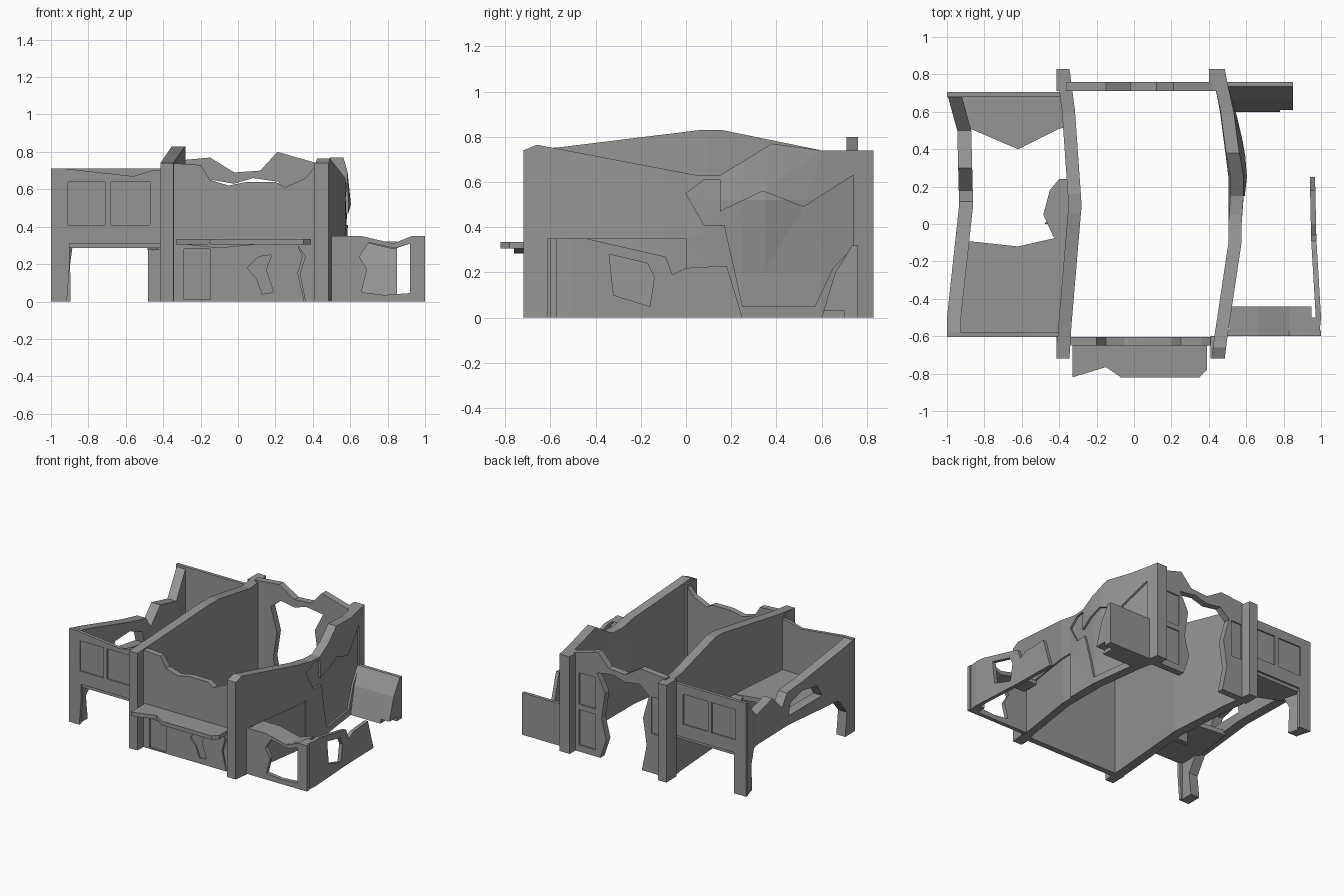
import bpy, bmesh
from mathutils import Vector

if "Cube" in bpy.data.objects:
    bpy.data.objects.remove(bpy.data.objects["Cube"])

grey = bpy.data.materials.new("weathered grey")
grey.diffuse_color = (0.30, 0.30, 0.30, 1)
grey.use_nodes = True
grey.node_tree.nodes["Principled BSDF"].inputs["Base Color"].default_value = grey.diffuse_color


def raw_prism(name, pts, axis, lo, hi):
    """Extrude a 2D outline along an axis; outlines are (y,z), (x,z) or (x,y)."""
    place = {'x': lambda p, d: (d, p[0], p[1]),
             'y': lambda p, d: (p[0], d, p[1]),
             'z': lambda p, d: (p[0], p[1], d)}[axis]
    bm = bmesh.new()
    face = bm.faces.new([bm.verts.new(place(p, lo)) for p in pts])
    ext = bmesh.ops.extrude_face_region(bm, geom=[face])
    move = Vector(place((0, 0), hi - lo))
    for v in ext['geom']:
        if isinstance(v, bmesh.types.BMVert):
            v.co += move
    bmesh.ops.recalc_face_normals(bm, faces=bm.faces)
    me = bpy.data.meshes.new(name)
    bm.to_mesh(me)
    bm.free()
    me.materials.append(grey)
    ob = bpy.data.objects.new(name, me)
    bpy.context.collection.objects.link(ob)
    return ob


def interp(table, y):
    if y <= table[0][0]:
        return table[0][1]
    for (y0, v0), (y1, v1) in zip(table, table[1:]):
        if y <= y1:
            return v0 + (v1 - v0) * (y - y0) / (y1 - y0)
    return table[-1][1]


def prism(name, pts, axis, lo, hi, cuts=(), bend=None, bulge=None):
    """Prism with optional cuts (outline, lo, hi), a bend in x along y, and a bulge."""
    ob = raw_prism(name, pts, axis, lo, hi)
    for cut_pts, c0, c1 in cuts:
        cutter = raw_prism("cutter", cut_pts, axis, c0, c1)
        cutter.hide_render = True
        mod = ob.modifiers.new("cut", 'BOOLEAN')
        mod.operation, mod.solver, mod.object = 'DIFFERENCE', 'EXACT', cutter
        dg = bpy.context.evaluated_depsgraph_get()
        me = bpy.data.meshes.new_from_object(ob.evaluated_get(dg))
        ob.modifiers.clear()
        ob.data = me
        bpy.data.objects.remove(cutter)
    if bend:
        bm = bmesh.new()
        bm.from_mesh(ob.data)
        bmesh.ops.triangulate(bm, faces=bm.faces)
        planes = [((0, y, 0), (0, 1, 0)) for y, _ in bend]
        if bulge:
            planes += [((0, y, 0), (0, 1, 0)) for y, _ in bulge]
            planes += [((0, 0, z), (0, 0, 1)) for z in (0.2, 0.52)]
        for co, no in planes:
            bmesh.ops.bisect_plane(bm, geom=bm.verts[:] + bm.edges[:] + bm.faces[:],
                                   plane_co=co, plane_no=no, dist=1e-5)
        for v in bm.verts:
            y, z = v.co.y, v.co.z
            v.co.x += interp(bend, y)
            if bulge:
                v.co.x += interp(bulge, y) * interp([(0.2, 0), (0.52, 1), (0.8, 0)], z)
        bm.to_mesh(ob.data)
        bm.free()
    return ob


def rect(a, b, c, d):
    return [(a, c), (b, c), (b, d), (a, d)]


# --- Main hall: bowed side walls
prism("hall_left_wall",
      [(-.72, 0), (.83, 0), (.83, .74), (.6, .74), (.16, .83), (.06, .83), (-.55, .755), (-.72, .74)],
      'x', -.07, 0, bend=[(-.72, -.345), (-.55, -.335), (.1, -.28), (.6, -.315), (.83, -.345)])

patch = [(.0, .55), (.08, .61), (.15, .61), (.15, .47), (.34, .56), (.52, .49), (.74, .63),
         (.74, .31), (.65, .22), (.57, .05), (.25, .05), (.17, .41), (.08, .41)]
prism("hall_right_wall",
      [(-.72, 0), (.83, 0), (.83, .74), (.6, .74), (.38, .77), (.15, .63), (.05, .63),
       (-.66, .765), (-.72, .74)],
      'x', -.07, 0,
      cuts=[(patch, -.015, .1), (rect(-.61, 0, -.1, .35), -.012, .1)],
      bend=[(-.72, .485), (-.6, .5), (-.1, .575), (.25, .575), (.6, .53), (.83, .485)],
      bulge=[(.0, 0), (.35, .04), (.75, 0)])

# --- Corner posts
for name, x0, x1, y0, y1 in (("front_left_post", -.415, -.345, -.72, -.60),
                             ("front_right_post", .41, .485, -.72, -.60),
                             ("back_left_post", -.415, -.345, .71, .83),
                             ("back_right_post", .40, .485, .71, .83)):
    prism(name, rect(x0, x1, y0, y1), 'z', 0, .74)

# --- Front wall with broken top and cracked lower panels
prism("front_wall",
      [(-.36, 0), (.43, 0), (.43, .74), (.36, .66), (.25, .61), (.2, .64), (.05, .64), (-.05, .62),
       (-.15, .65), (-.2, .73), (-.36, .74)],
      'y', -.65, -.605,
      cuts=[(rect(-.29, -.15, .01, .28), -.7, -.638),
            ([(.05, .18), (.11, .24), (.18, .25), (.15, .17), (.19, .05), (.13, .04), (.1, .12)],
             -.7, -.638),
            ([(.32, .30), (.36, .24), (.33, .15), (.36, .0), (.355, .0), (.32, .15), (.345, .24)],
             -.7, -.638)])

# --- Broken awning over the front
prism("front_awning",
      [(-.33, -.64), (-.33, -.82), (-.15, -.765), (-.07, -.82), (.35, -.82), (.39, -.78), (.39, -.64)],
      'z', .305, .335)
prism("awning_underside", [(-.33, .31), (-.1, .285), (.1, .305), (.39, .31), (.39, .33), (-.33, .33)],
      'y', -.76, -.64)

# --- Back wall with a collapsed opening
prism("back_wall",
      [(-.36, 0), (-.16, 0), (-.2, .2), (-.17, .4), (-.22, .58), (-.14, .65), (-.02, .63), (.08, .66),
       (.22, .64), (.15, .5), (.18, .3), (.14, .15), (.19, 0), (.42, 0),
       (.42, .74), (.21, .80), (.12, .70), (-.02, .69), (-.15, .77), (-.36, .75)],
      'y', .71, .76,
      cuts=[(rect(.23, .37, .36, .6), .75, .8), (rect(.23, .37, .05, .32), .75, .8),
            (rect(-.33, -.24, .3, .58), .75, .8)])

# --- Left wing: raised box on corner legs
windows = [rect(-.91, -.71, .41, .64), rect(-.68, -.47, .41, .64)]
prism("left_wing_front",
      [(-1, 0), (-.915, 0), (-.9, .2), (-.9, .31), (-.37, .31), (-.37, .71), (-.46, .7), (-.56, .67),
       (-.92, .71), (-1, .71)],
      'y', -.605, -.58, cuts=[(w, -.7, -.595) for w in windows])
prism("left_wing_back",
      [(-1, 0), (-.9, 0), (-.9, .31), (-.36, .31), (-.36, .71), (-1, .71)],
      'y', .68, .705, cuts=[(w, .695, .8) for w in windows])
prism("left_wing_side",
      [(-.6, 0), (-.49, 0), (-.51, .18), (-.42, .30), (.55, .30), (.6, .2), (.59, 0), (.7, 0),
       (.7, .71), (.5, .53), (.3, .58), (.18, .46), (.12, .55), (-.05, .58), (-.3, .64), (-.6, .71)],
      'x', 0, .075,
      cuts=[([(-.25, .40), (.1, .37), (.08, .46), (-.05, .51), (-.2, .49)], -.1, .2)],
      bend=[(-.6, -1), (-.5, -1), (.1, -.935), (.5, -.945), (.7, -1)])
prism("left_wing_floor_front",
      [(-.97, -.595), (-.38, -.595), (-.34, -.07), (-.40, -.07), (-.62, -.12), (-.90, -.09)],
      'z', .285, .32)
prism("left_wing_floor_back",
      [(-.97, .69), (-.36, .69), (-.34, .52), (-.40, .51), (-.62, .40), (-.90, .52)],
      'z', .285, .32)
prism("floor_remnant",
      [(-.33, -.1), (-.43, -.07), (-.485, .05), (-.45, .18), (-.40, .24), (-.32, .24)],
      'z', .275, .315)
prism("broken_door_jamb", [(-.34, .0), (-.34, .04), (-.45, .04), (-.48, .0)], 'z', 0, .28)

# --- Right annex: front frame, roof strip, corner post, side wall
prism("annex_front",
      [(.49, 0), (1, 0), (1, .35), (.93, .35), (.83, .31), (.66, .35), (.49, .35)],
      'y', -.6, -.57,
      cuts=[([(.66, .05), (.78, .035), (.92, .045), (.92, .31), (.84, .285), (.70, .315), (.65, .24),
              (.69, .17)], -.7, -.5)])
prism("annex_roof_strip",
      [(.51, .32), (.66, .32), (.83, .28), (.95, .32), (.95, .35), (.83, .31), (.66, .35), (.51, .35)],
      'y', -.58, -.44)
prism("annex_post", rect(.93, .98, -.6, -.5), 'z', 0, .35)
prism("annex_side_wall",
      [(-.6, 0), (.25, 0), (.18, .23), (.0, .22), (-.06, .19), (-.09, .27), (-.44, .35), (-.6, .35)],
      'x', -.028, 0,
      cuts=[([(-.34, .28), (-.17, .24), (-.14, .18), (-.16, .05), (-.32, .10)], -.1, .1)],
      bend=[(-.6, .99), (-.5, 1.0), (-.08, .975), (.25, .968)])

# --- Leaning wall fragment behind the annex
prism("back_wall_fragment",
      [(.6, 0), (.66, .2), (.735, .32), (.76, .32), (.76, 0)], 'x', .50, .85,
      cuts=[([(.5, -.1), (.69, -.1), (.7, .03), (.5, .03)], .78, 1)])
